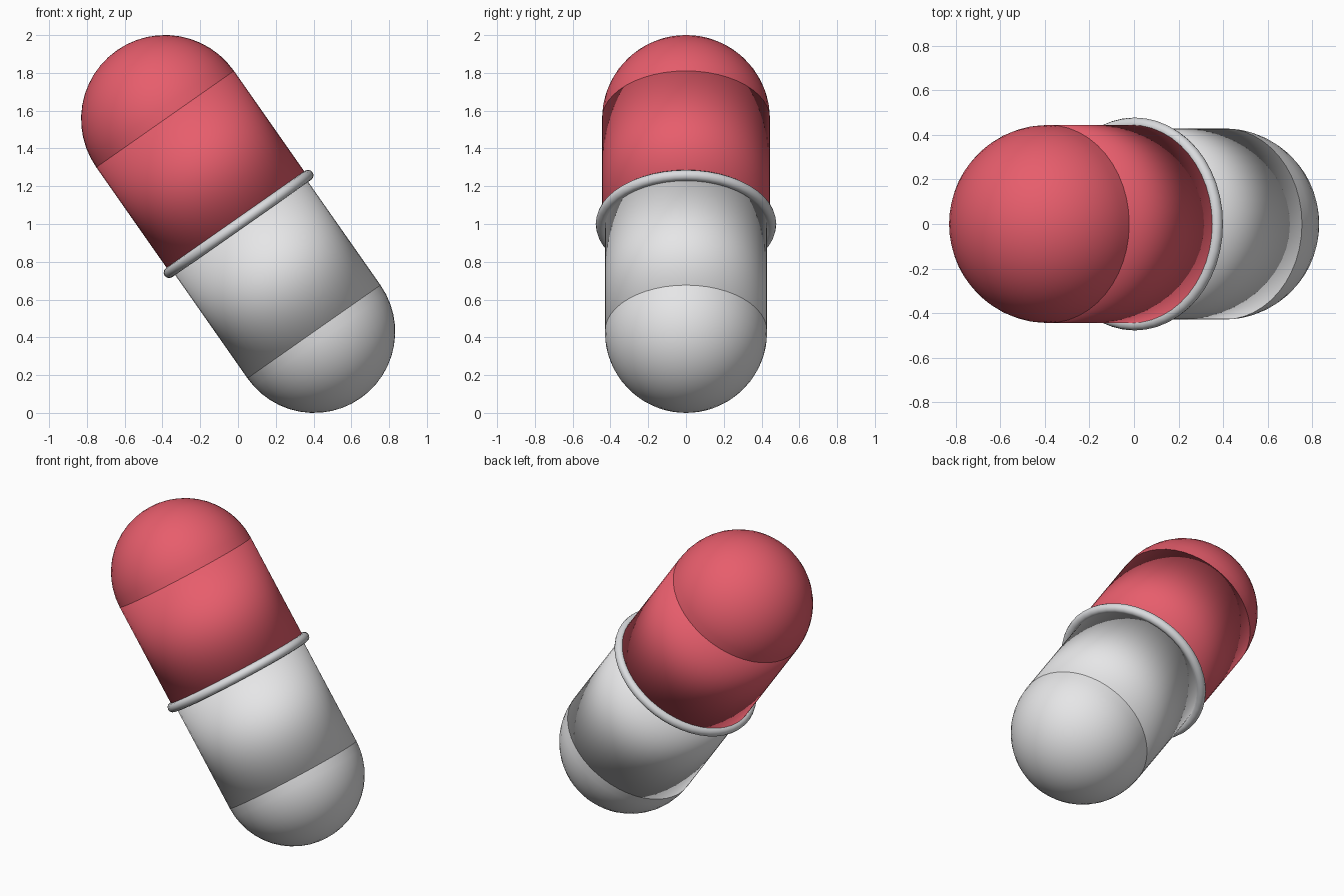
import bpy, bmesh, math
from mathutils import Matrix, Vector

if "Cube" in bpy.data.objects:
    bpy.data.objects.remove(bpy.data.objects["Cube"])

TILT = math.radians(-35)
CENTRE = Vector((0.003, 0, 1.0))
POSE = Matrix.Translation(CENTRE) @ Matrix.Rotation(TILT, 4, 'Y')
SEG = 48


def material(name, colour):
    m = bpy.data.materials.new(name)
    m.diffuse_color = (*colour, 1)
    m.use_nodes = True
    m.node_tree.nodes["Principled BSDF"].inputs["Base Color"].default_value = m.diffuse_color
    return m


red = material("red", (0.80, 0.11, 0.15))
white = material("white", (0.80, 0.80, 0.81))
silver = material("silver", (0.70, 0.71, 0.73))


def finish(bm, name, mat):
    bmesh.ops.recalc_face_normals(bm, faces=bm.faces)
    bm.transform(POSE)
    for f in bm.faces:
        f.smooth = True
    me = bpy.data.meshes.new(name)
    bm.to_mesh(me)
    bm.free()
    me.materials.append(mat)
    ob = bpy.data.objects.new(name, me)
    bpy.context.collection.objects.link(ob)
    return ob


def half(name, radius, length, side, mat):
    # straight capped body, softly shaded over its rims
    bm = bmesh.new()
    bmesh.ops.create_cone(bm, cap_ends=True, segments=SEG, radius1=radius,
                          radius2=radius, depth=length,
                          matrix=Matrix.Translation((0, 0, side * length / 2)))
    finish(bm, name + "_body", mat)
    # rounded dome end
    bm = bmesh.new()
    bmesh.ops.create_uvsphere(bm, u_segments=SEG, v_segments=24, radius=radius)
    bmesh.ops.delete(bm, geom=[v for v in bm.verts if v.co.z * side < -1e-4],
                     context='VERTS')
    bm.transform(Matrix.Translation((0, 0, side * length)))
    finish(bm, name + "_dome", mat)


half("upper_half", 0.445, 0.678, 1, red)
half("lower_half", 0.43, 0.696, -1, white)

# seam ring around the joint
bm = bmesh.new()
R, r, M = 0.449, 0.029, 12
rows = []
for i in range(SEG):
    a = 2 * math.pi * i / SEG
    row = []
    for j in range(M):
        b = 2 * math.pi * j / M
        d = R + r * math.cos(b)
        row.append(bm.verts.new((d * math.cos(a), d * math.sin(a), r * math.sin(b))))
    rows.append(row)
for i in range(SEG):
    p, q = rows[i], rows[(i + 1) % SEG]
    for j in range(M):
        k = (j + 1) % M
        bm.faces.new((p[j], q[j], q[k], p[k]))
finish(bm, "seam_ring", silver)
